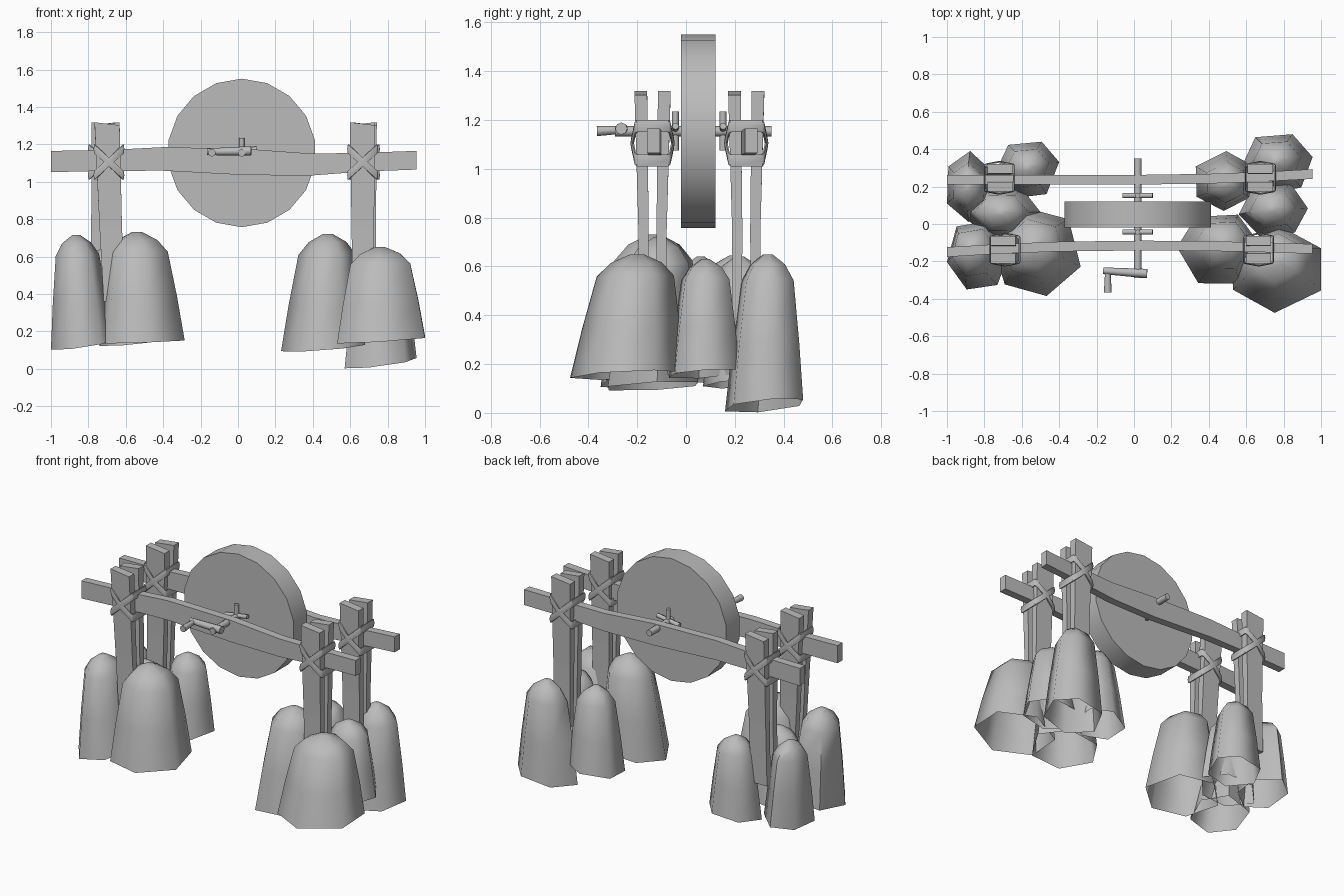
import bpy, bmesh, random
from math import sin, cos, pi, radians
from mathutils import Vector

random.seed(4)
if "Cube" in bpy.data.objects:
    bpy.data.objects.remove(bpy.data.objects["Cube"])

GREY = (0.5, 0.5, 0.5, 1)
mat = bpy.data.materials.new("plain grey")
mat.use_nodes = True
mat.diffuse_color = GREY
mat.node_tree.nodes["Principled BSDF"].inputs["Base Color"].default_value = GREY


def loft(name, rings, cap_start=True, loop=False, smooth=None):
    """Skin a list of equal rings into one object."""
    bm = bmesh.new()
    vs = [[bm.verts.new(p) for p in r] for r in rings]
    n = len(vs[0])
    pairs = list(zip(vs, vs[1:])) + ([(vs[-1], vs[0])] if loop else [])
    for a, b in pairs:
        for i in range(n):
            j = (i + 1) % n
            bm.faces.new((a[i], a[j], b[j], b[i]))
    if not loop:
        bm.faces.new(vs[-1])
        if cap_start:
            bm.faces.new(vs[0][::-1])
    if cap_start:
        bmesh.ops.recalc_face_normals(bm, faces=bm.faces)
    me = bpy.data.meshes.new(name)
    bm.to_mesh(me)
    bm.free()
    me.materials.append(mat)
    ob = bpy.data.objects.new(name, me)
    bpy.context.collection.objects.link(ob)
    if smooth:
        bpy.ops.object.select_all(action='DESELECT')
        ob.select_set(True)
        bpy.context.view_layer.objects.active = ob
        bpy.ops.object.shade_smooth_by_angle(angle=radians(smooth))


def rod(name, a, b, r0, r1=None, sides=8, smooth=50, turn=0):
    """Straight round bar between two points."""
    a, b = Vector(a), Vector(b)
    q = (b - a).to_track_quat('Z', 'Y')
    angles = [turn + 2 * pi * i / sides for i in range(sides)]
    loft(name, [[p + q @ Vector((r * cos(t), r * sin(t), 0)) for t in angles]
                for p, r in ((a, r0), (b, r1 or r0))], smooth=smooth)


# Grinding wheel
WX, WZ = 0.02, 1.154
rod("grinding_wheel", (WX, -0.02, WZ), (WX, 0.12, WZ), 0.397, sides=18, smooth=30, turn=pi / 2)

# Axle, crank and retaining pins
rod("axle", (WX, -0.29, WZ), (WX, 0.35, WZ), 0.021)
rod("crank_arm", (0.07, -0.265, 1.165), (-0.165, -0.25, 1.16), 0.025, 0.018)
rod("crank_handle", (-0.14, -0.24, 1.16), (-0.14, -0.365, 1.155), 0.014, 0.021)
for side, y in (("front", -0.043), ("back", 0.152)):
    rod(side + "_upright_pin", (WX, y, 1.075), (WX, y, 1.235), 0.014)
    rod(side + "_level_pin", (-0.06, y, 1.15), (0.1, y, 1.175), 0.014)

# Long beams: stations of x, centre height, half height
STATIONS = ((-1, 1.108, 0.057), (-0.72, 1.113, 0.055), (-0.4, 1.122, 0.063),
            (0.05, 1.105, 0.07), (0.4, 1.092, 0.058), (0.68, 1.105, 0.05), (0.955, 1.115, 0.05))


def beam(name, y_left, y_mid, y_right):
    rings = []
    for x, z, h in STATIONS:
        y = y_mid + (y_left - y_mid) * max(0, -x) ** 2 + (y_right - y_mid) * max(0, x) ** 2
        rings.append([(x, y + sy * 0.026, z + sz * h)
                      for sy, sz in ((-1, -1), (1, -1), (1, 1), (-1, 1))])
    loft(name, rings)


beam("front_beam", -0.15, -0.115, -0.135)
beam("back_beam", 0.237, 0.237, 0.27)


# Lashing: a tilted flat band hugging a post
def lashing(name, cx, cy, cz, tilt):
    hx, hy, c = 0.08, 0.074, 0.008
    path = [(-hx, -hy + c), (-hx + c, -hy), (0, -hy - 0.014), (hx - c, -hy), (hx, -hy + c),
            (hx, hy - c), (hx - c, hy), (0, hy + 0.014), (-hx + c, hy), (-hx, hy - c)]
    rings = []
    for x, y in path:
        z = cz + tilt * x
        rings.append([(cx + x * k, cy + y * k, z + s * 0.024)
                      for k, s in ((0.92, -1), (0.99, -1), (1.03, 0), (0.99, 1), (0.92, 1))])
    loft(name, rings, loop=True, smooth=40)


def plank_ring(x, y, z, hx, hy, skew=0):
    return [(x + sx * hx, y + sy * hy, z + skew * sx)
            for sx, sy in ((-1, -1), (1, -1), (1, 1), (-1, 1))]


# Four posts, each two planks gripping a beam
for name, x_top, x_low, y in (("front_right", -0.70, -0.66, -0.137),
                              ("back_right", -0.715, -0.735, 0.247),
                              ("front_left", 0.665, 0.67, -0.137),
                              ("back_left", 0.675, 0.68, 0.247)):
    for part, s in (("outer", -1), ("inner", 1)):
        yt, yl = y + s * 0.048, y + s * 0.037
        loft(f"{name}_{part}_plank", [
            plank_ring(x_low, yl, 0.36, 0.058, 0.019),
            plank_ring((x_top + x_low) / 2, yl, 0.75, 0.06, 0.021),
            plank_ring(x_top, yt, 1.31, 0.067, 0.026, s * 0.008)])
    for part, tilt in (("rising", 0.88), ("falling", -0.88)):
        lashing(f"{name}_{part}_lashing", (3 * x_top + x_low) / 4, y, 1.105, tilt)


# Boulders: hollow tapering six-sided shells, open below
PROFILE = ((0, 1), (0.4, 0.86), (0.82, 0.68), (0.93, 0.45), (1, 0.12))


def fit(values):
    """Rescale values to run from -1 to 1."""
    lo, hi = min(values), max(values)
    return [2 * (v - lo) / (hi - lo) - 1 for v in values]


def boulder(name, x0, x1, y0, y1, z0, z1, apex_x, apex_y, turn, lean=0.02):
    cx, cy, rx, ry = (x0 + x1) / 2, (y0 + y1) / 2, (x1 - x0) / 2, (y1 - y0) / 2
    angles = [radians(turn) + i * pi / 3 + random.uniform(-0.1, 0.1) for i in range(6)]
    us, vs = fit([cos(a) for a in angles]), fit([sin(a) for a in angles])
    rings = []
    for h, k in PROFILE:
        rings.append([(cx + (apex_x - cx) * h + rx * k * u,
                       cy + (apex_y - cy) * h + ry * k * v,
                       z0 + (z1 - z0) * h + lean * (1 + sin(a + 1)) * (1 - h))
                      for u, v, a in zip(us, vs, angles)])
    loft(name, rings, cap_start=False, smooth=64)


boulder("left_front_boulder", 0.53, 1.0, -0.475, -0.01, 0.135, 0.65, 0.76, -0.2, 32)
boulder("left_inner_boulder", 0.23, 0.68, -0.32, 0.05, 0.09, 0.72, 0.48, -0.11, 0)
boulder("left_middle_boulder", 0.56, 0.93, -0.07, 0.22, 0.14, 0.63, 0.74, 0.08, 5)
boulder("left_back_boulder", 0.57, 0.955, 0.16, 0.48, 0.0, 0.65, 0.76, 0.335, 8, 0.03)
boulder("left_back_inner_boulder", 0.33, 0.62, 0.07, 0.39, 0.1, 0.64, 0.49, 0.22, 30)
boulder("right_front_boulder", -1.0, -0.66, -0.35, 0.02, 0.1, 0.715, -0.865, -0.15, 8, 0.03)
boulder("right_inner_boulder", -0.76, -0.285, -0.385, 0.085, 0.135, 0.73, -0.54, -0.13, 42, 0.01)
boulder("right_middle_boulder", -0.92, -0.5, -0.08, 0.2, 0.14, 0.64, -0.71, 0.06, 0)
boulder("right_back_boulder", -1.0, -0.75, 0.01, 0.39, 0.12, 0.645, -0.885, 0.2, 28)
boulder("right_back_inner_boulder", -0.74, -0.4, 0.14, 0.44, 0.12, 0.63, -0.57, 0.3, 8)
